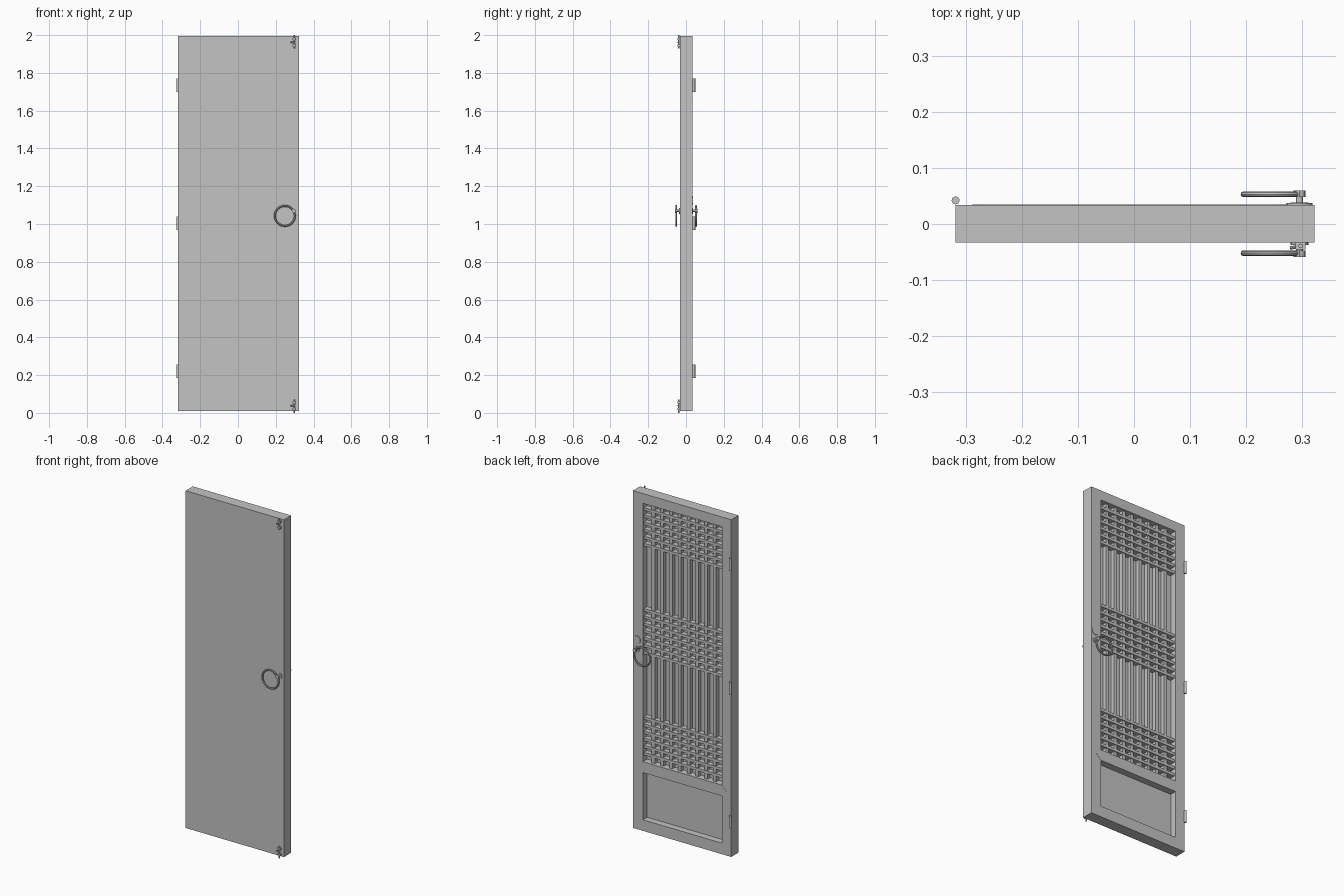
import bpy, bmesh, math
from mathutils import Vector

cube = bpy.data.objects.get("Cube")
if cube:
    bpy.data.objects.remove(cube)

grey = bpy.data.materials.new("plain grey")
grey.use_nodes = True
tone = (0.55, 0.55, 0.55, 1)
grey.diffuse_color = tone
grey.node_tree.nodes["Principled BSDF"].inputs["Base Color"].default_value = tone


def finish(name, bm):
    bmesh.ops.recalc_face_normals(bm, faces=bm.faces)
    mesh = bpy.data.meshes.new(name)
    bm.to_mesh(mesh)
    bm.free()
    mesh.materials.append(grey)
    obj = bpy.data.objects.new(name, mesh)
    bpy.context.collection.objects.link(obj)
    return obj


def prism(name, outline, y0, y1):
    """Extrude an x-z outline along y."""
    bm = bmesh.new()
    face = bm.faces.new([bm.verts.new((x, y0, z)) for x, z in outline])
    new = bmesh.ops.extrude_face_region(bm, geom=[face])["geom"]
    verts = [v for v in new if isinstance(v, bmesh.types.BMVert)]
    bmesh.ops.translate(bm, verts=verts, vec=(0, y1 - y0, 0))
    return finish(name, bm)


def box(name, x0, x1, y0, y1, z0, z1):
    return prism(name, [(x0, z0), (x1, z0), (x1, z1), (x0, z1)], y0, y1)


def smooth(obj):
    bpy.ops.object.select_all(action="DESELECT")
    obj.select_set(True)
    bpy.context.view_layer.objects.active = obj
    bpy.ops.object.shade_smooth_by_angle()


def rod(name, start, end, radius, sides=16):
    a, b = Vector(start), Vector(end)
    bm = bmesh.new()
    bmesh.ops.create_cone(bm, cap_ends=True, segments=sides, radius1=radius,
                          radius2=radius, depth=(b - a).length)
    obj = finish(name, bm)
    obj.rotation_euler = (b - a).to_track_quat("Z", "Y").to_euler()
    obj.location = (a + b) / 2
    smooth(obj)
    return obj


# Door dimensions
L, R, FRONT, BACK, Z0, Z1 = -0.318, 0.322, -0.033, 0.034, 0.01, 1.994
IL, IR, BED = -0.257, 0.257, -0.005
RAIL0, RAIL1, SILL, HEAD = 0.353, 0.417, 0.075, 1.937

# Plain front sheet and the raised frame behind it
box("front_sheet", L, R, FRONT, BED, Z0, Z1)
box("hinge_stile", L, IL, BED, BACK, Z0, Z1)
box("handle_stile", IR, R, BED, BACK, Z0, Z1)
box("top_rail", IL, IR, BED, BACK, HEAD, Z1)
box("bottom_rail", IL, IR, BED, BACK, Z0, SILL)

# Middle rail with pointed ends
mid = (RAIL0 + RAIL1) / 2
prism("middle_rail", [(IL, RAIL0), (IR, RAIL0), (IR + 0.032, mid),
                      (IR, RAIL1), (IL, RAIL1), (IL - 0.032, mid)],
      BED, BACK + 0.001)

# Lattice of upright and cross bars
for i in range(8):
    x = IL + (IR - IL) * (i + 1) / 9
    box("lattice_upright", x - 0.01, x + 0.01, BED, 0.019, RAIL1, HEAD)
for centre, count in ((1.795, 6), (1.18, 7), (0.565, 6)):
    for i in range(count):
        z = centre + (i - (count - 1) / 2) * 0.042
        box("lattice_crossbar", IL, IR, BED, 0.024, z - 0.008, z + 0.008)

# Hinge barrels
for z in (0.22, 1.005, 1.735):
    rod("hinge_barrel", (L, 0.042, z - 0.036), (L, 0.042, z + 0.036), 0.007)

# Ring handles with their posts on both faces
for side, surface in ((-1, FRONT), (1, BACK)):
    bpy.ops.mesh.primitive_torus_add(
        major_radius=0.053, minor_radius=0.005, major_segments=40,
        minor_segments=10, location=(0.248, surface + side * 0.019, 1.043),
        rotation=(math.pi / 2, 0, 0))
    ring = bpy.context.object
    ring.name = "ring_handle"
    ring.data.materials.append(grey)
    smooth(ring)
    rod("handle_base", (0.295, surface, 1.07),
        (0.295, surface + side * 0.004, 1.07), 0.016)
    rod("handle_post", (0.295, surface, 1.07),
        (0.295, surface + side * 0.024, 1.07), 0.006)
    rod("handle_knob", (0.295, surface + side * 0.014, 1.07),
        (0.295, surface + side * 0.026, 1.07), 0.011, 8)

# Small round plate above the back handle
rod("back_plate", (0.295, BACK, 1.125), (0.295, BACK + 0.003, 1.125), 0.023, 24)

# Slim bolts at the top and bottom of the front
for end, inward in ((2.0, -1), (0.0, 1)):
    inner = end + inward * 0.07
    rod("bolt_rod", (0.297, -0.039, end), (0.297, -0.039, inner), 0.004, 10)
    for step in (0.02, 0.055):
        z = end + inward * step
        box("bolt_bracket", 0.288, 0.306, -0.045, FRONT, z - 0.005, z + 0.005)
    z = end + inward * 0.038
    rod("bolt_lever", (0.297, -0.039, z), (0.278, -0.043, z), 0.003, 8)
